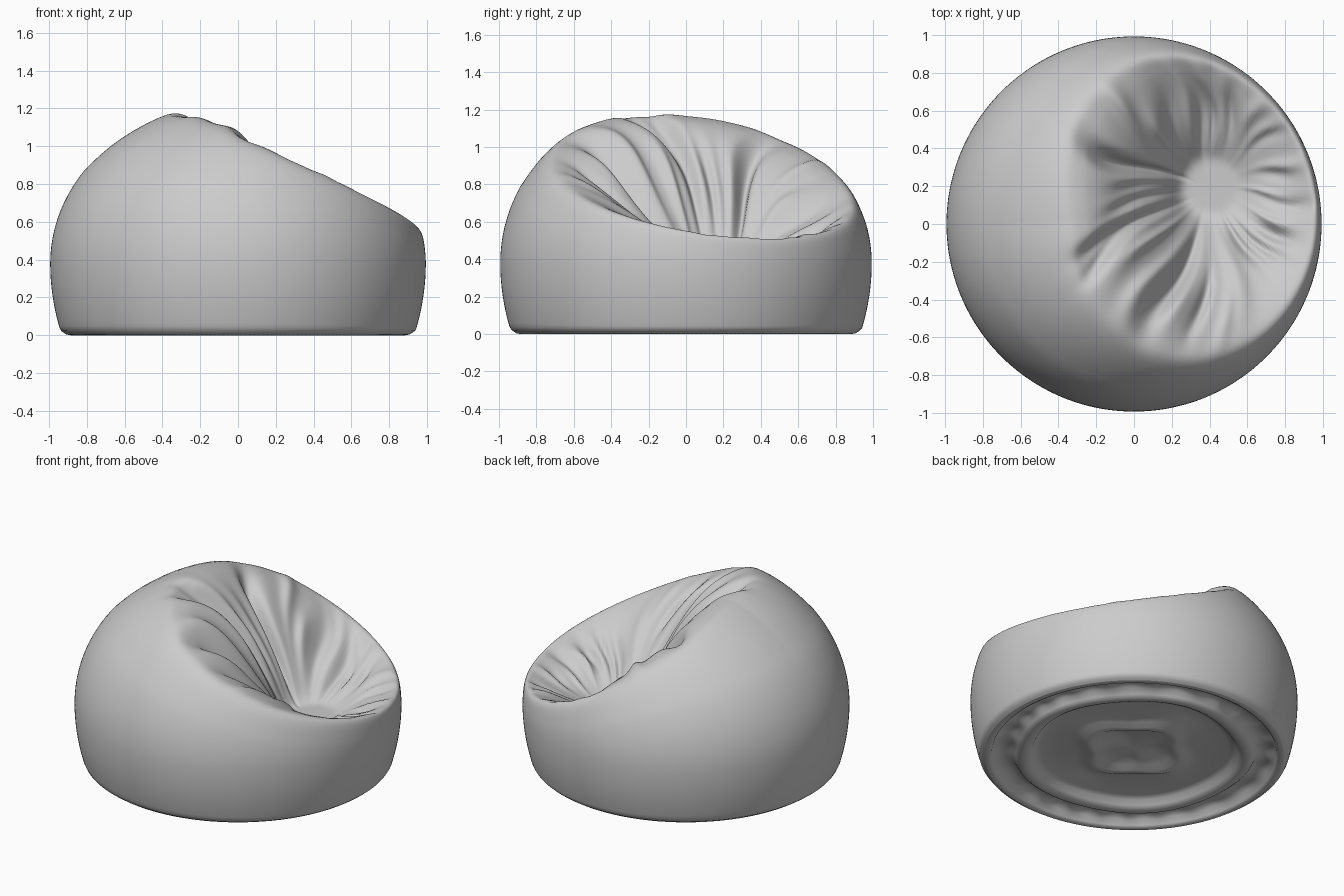
import bpy, bmesh, math, random
from mathutils import Vector

if "Cube" in bpy.data.objects:
    bpy.data.objects.remove(bpy.data.objects["Cube"])

random.seed(7)
N = 240                                # segments around
PIT = Vector((0.40, 0.19, 0.34))       # lowest point of the seat hollow


def loft(name, rings, end):
    """Skin closed rings and close the last one onto a single point."""
    bm = bmesh.new()
    vs = [[bm.verts.new(p) for p in r] for r in rings]
    for a, b in zip(vs, vs[1:]):
        for i in range(N):
            j = (i + 1) % N
            bm.faces.new((a[i], a[j], b[j], b[i]))
    tip = bm.verts.new(end)
    for i in range(N):
        bm.faces.new((vs[-1][i], vs[-1][(i + 1) % N], tip))
    for f in bm.faces:
        f.smooth = True
    bmesh.ops.recalc_face_normals(bm, faces=bm.faces)
    me = bpy.data.meshes.new(name)
    bm.to_mesh(me)
    bm.free()
    ob = bpy.data.objects.new(name, me)
    bpy.context.collection.objects.link(ob)
    return ob


def radius(z, a):
    """Outer radius of the stuffed bag at a height."""
    if z > 0.38:
        h = 0.855 + 0.05 * max(0, -math.sin(a))
        return 0.993 * math.sqrt(max(0, 1 - ((z - 0.38) / h) ** 2))
    r = 0.993 - 0.055 * ((0.38 - z) / 0.36) ** 2
    return r - 0.035 * max(0, 1 - z / 0.035) ** 2


def rim_height(a):
    """Where the bag meets the tilted, slightly saddle-shaped opening."""
    lo, hi = 0.3, 1.23
    for _ in range(30):
        z = (lo + hi) / 2
        r = radius(z, a)
        x, y = r * math.cos(a), r * math.sin(a)
        if z < 1.0 - 0.45 * x - 0.15 * y - 0.10 * y * y:
            lo = z
        else:
            hi = z
    return lo


# Radial cloth folds: angle, width, depth, position along the wall, length
folds = []
for k in range(30):
    folds.append((k / 30 * math.tau + random.uniform(-.09, .09), random.uniform(.045, .10),
                  random.choice((-1, -1, 1)) * random.uniform(.015, .05),
                  random.uniform(.15, .55), random.uniform(.14, .28)))
folds += [(2.80, .08, -.10, .5, .3), (-1.92, .09, -.09, .45, .28),
          (-2.65, .08, -.07, .4, .3), (1.75, .10, -.06, .4, .3)]


def fold_offset(phi, t):
    total = 0
    for a, w, d, tc, tw in folds:
        da = phi + 0.08 * math.sin(6 * t + a * 3) - a
        da = (da + math.pi) % math.tau - math.pi
        total += d * math.exp(-(da / w) ** 2 - ((t - tc) / tw) ** 2)
    return total * min(1, 0.2 + t / 0.1) * min(1, max(0, 0.85 - t) / 0.2)


# Bag: outer wall, rounded rim and hollow seat in one skin
OUT, SEAT = 32, 48
profiles = []
for i in range(N):
    a = math.tau * i / N
    zr = rim_height(a)
    col = []
    for k in range(OUT + 1):
        z = 0.005 + (zr - 0.005) * (k / OUT) ** 1.2
        r = radius(z, a)
        col.append(Vector((r * math.cos(a), r * math.sin(a), z)))
    rim = col[-1].copy()
    inward = Vector((PIT.x - rim.x, PIT.y - rim.y, 0))
    phi = math.atan2(-inward.y, -inward.x)
    floor = 1 - 0.16 / inward.length                 # small flat patch at the bottom
    inward.normalize()
    power = 1.55 - 0.55 * math.cos(phi - 0.2)        # back wall bulges more
    for k in range(1, SEAT):
        t = k / SEAT
        p = rim.lerp(PIT, t)
        s = min(1, t / floor)
        p.z = rim.z + (PIT.z - rim.z) * s ** power
        p += (inward * 0.4 + Vector((0, 0, 0.9))) * fold_offset(phi, t)
        col.append(p)
    for _ in range(6):                               # soften rim and floor edge
        new = col[:]
        for lo, hi in ((OUT - 6, OUT + 8), (OUT + 28, OUT + 45)):
            for k in range(lo, hi):
                new[k] = (col[k - 1] + col[k] * 2 + col[k + 1]) / 4
        col = new
    profiles.append(col)
loft("bean_bag", [list(r) for r in zip(*profiles)], PIT)

# Underside: rolled hem, pleated groove, raised ring and sunken crumpled panel
base = [(.91, .005), (.885, 0), (.865, .012), (.85, .045), (.79, .055), (.745, .05),
        (.72, .02), (.70, .004), (.66, .004), (.63, .02), (.61, .05), (.57, .06),
        (.48, .06), (.40, .06), (.34, .055), (.30, .035), (.26, .035), (.22, .055), (.12, .06)]
rings = []
for n, (r, z) in enumerate(base):
    ring = []
    for i in range(N):
        a = math.tau * i / N
        rr, zz = r, z
        if 3 <= n <= 5:
            zz += 0.006 * math.sin(23 * a + 2 * math.sin(3 * a))
        if 6 <= n <= 11:
            rr += 0.008 * math.sin(5 * a + 1)
        if n > 12:
            rr *= 1 + 0.12 * math.cos(4 * a)
            zz += 0.01 * math.sin(3 * a)
        ring.append(Vector((rr * math.cos(a), rr * math.sin(a), zz)))
    rings.append(ring)
loft("base_panel", rings, Vector((0, 0, 0.06)))
